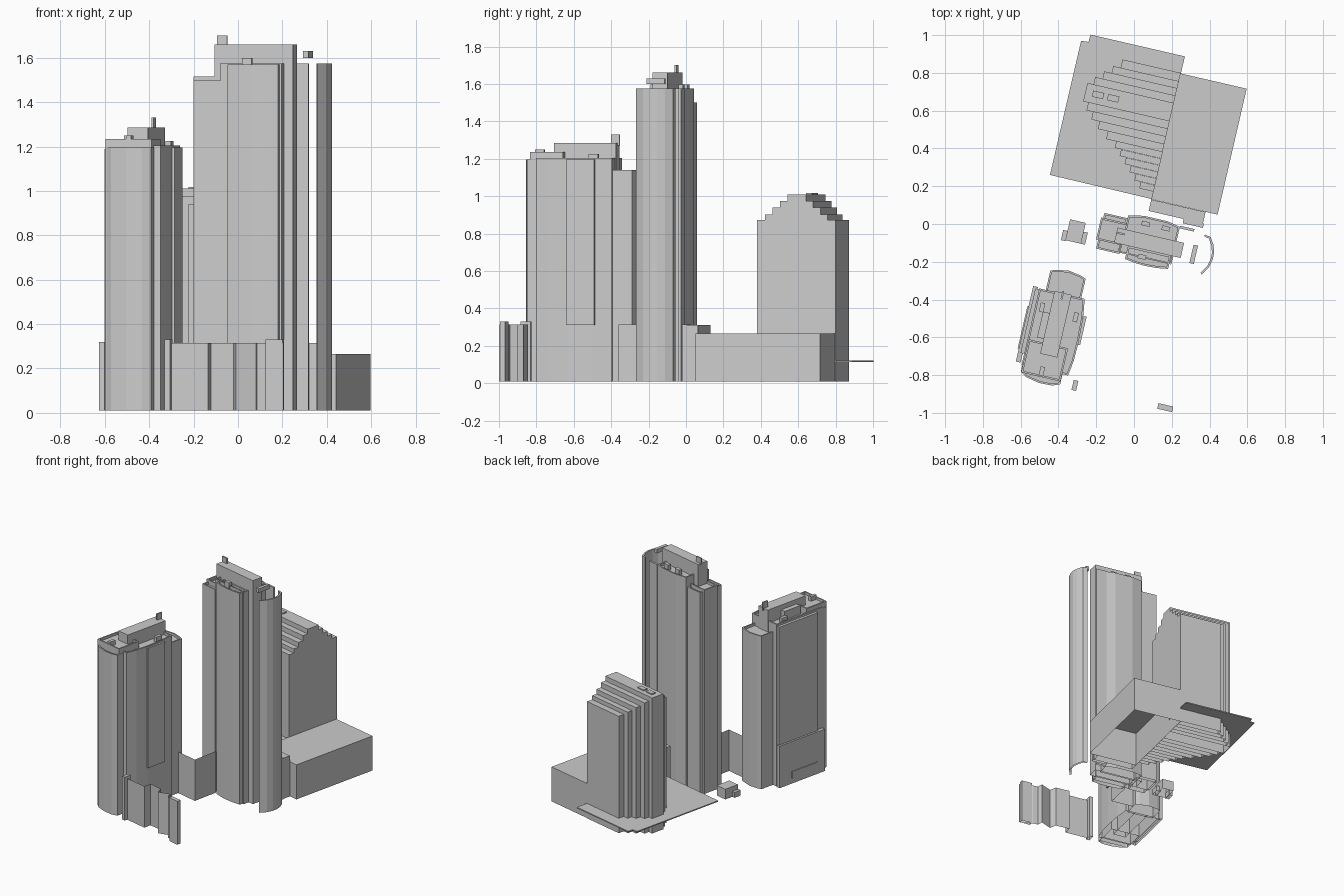
import bpy, bmesh, math

ANG = math.radians(13)
C, S = math.cos(ANG), math.sin(ANG)
BASE = 0.01


def world(p):
    """Street-grid coordinates (a along the block, b into it) to world x, y."""
    return (p[0] * C + p[1] * S, -p[0] * S + p[1] * C)


def finish(name, bm):
    mesh = bpy.data.meshes.new(name)
    bm.to_mesh(mesh)
    bm.free()
    obj = bpy.data.objects.new(name, mesh)
    bpy.context.collection.objects.link(obj)
    return obj


def prism(name, pts, z0, z1, rim=0.0, bottom=False):
    """Walls and roof over a counter-clockwise outline, optional parapet."""
    bm = bmesh.new()
    pts = [world(p) for p in pts]
    lo = [bm.verts.new((x, y, z0)) for x, y in pts]
    hi = [bm.verts.new((x, y, z1)) for x, y in pts]
    n = len(pts)
    for i in range(n):
        j = (i + 1) % n
        bm.faces.new((lo[i], lo[j], hi[j], hi[i]))
    top = bm.faces.new(hi)
    if bottom:
        bm.faces.new(lo[::-1])
    bm.normal_update()
    if rim:
        bmesh.ops.inset_region(bm, faces=[top], thickness=rim, use_even_offset=True)
        r = bmesh.ops.extrude_face_region(bm, geom=[top])
        for v in [g for g in r["geom"] if isinstance(g, bmesh.types.BMVert)]:
            v.co.z -= 0.018
        if top.is_valid:
            bm.faces.remove(top)
    return finish(name, bm)


def box(name, a0, a1, b0, b1, z1, z0=BASE, rim=0.0, bottom=False):
    return prism(name, [(a0, b0), (a1, b0), (a1, b1), (a0, b1)], z0, z1, rim, bottom)


def sheet(name, pts, z0, z1):
    """Thin free-standing wall along a path given in world x, y."""
    bm = bmesh.new()
    rows = [(bm.verts.new((x, y, z0)), bm.verts.new((x, y, z1))) for x, y in pts]
    for p, q in zip(rows, rows[1:]):
        bm.faces.new((p[0], q[0], q[1], p[1]))
    return finish(name, bm)


# Plaza deck and low hall
prism("plaza_deck", [(-0.492, 0.153), (0.06, 0.15), (0.063, 0.925), (-0.449, 0.925),
                     (-0.452, 0.885), (-0.491, 0.882)], 0.112, 0.12, bottom=True)
box("low_hall", 0.06, 0.42, 0.148, 0.832, 0.265)

# Arched slab building made of stepped strips
tops = [0.873, 0.903, 0.938, 0.975, 1.01, 0.975, 0.938, 0.903, 0.873]
edges = [0.405, 0.447, 0.488, 0.53, 0.572, 0.672, 0.712, 0.752, 0.79, 0.835]
lefts = [-0.245, -0.3, -0.345, -0.38, -0.408, -0.375, -0.335, -0.295, -0.255]
for i in range(9):
    box("stepped_strip", lefts[i], 0.061, edges[i], edges[i + 1], tops[i])
for i in range(6):
    box("stair_podium", -0.19 + i * 0.035, 0.06, 0.37 - i * 0.036, 0.405 - i * 0.036, 0.25)
for a in (-0.339, -0.257):
    box("slab_roof_unit", a - 0.03, a + 0.03, 0.607, 0.64, 1.018, 1.0)

# Rear annex behind the tall tower
box("rear_annex", 0.06, 0.355, 0.085, 0.147, 0.31)
box("rear_annex_step", 0.25, 0.36, 0.062, 0.086, 0.315)

# Tall tower
box("tall_left_wing", -0.177, -0.02, -0.125, -0.005, 1.515, rim=0.01)
box("tall_left_block", -0.166, -0.04, -0.172, 0.022, 1.50, rim=0.01)
prism("tall_front_bay", [(-0.005, -0.191), (0.05, -0.2), (0.106, -0.203), (0.17, -0.2),
                         (0.229, -0.191), (0.229, -0.12), (-0.005, -0.12)], BASE, 1.57, 0.01)
box("tall_front_shoulder", -0.045, 0.24, -0.165, -0.11, 1.575, rim=0.008)
prism("tall_rear_bay", [(-0.04, -0.05), (0.24, -0.05), (0.24, 0.04), (0.17, 0.054),
                        (0.04, 0.054), (-0.04, 0.036)], BASE, 1.575, 0.01)
box("tall_spine", -0.08, 0.281, -0.12, -0.038, 1.66)
box("tall_end_wall", 0.24, 0.318, 0.032, 0.046, 1.575)
box("tall_mast", -0.082, -0.035, -0.07, -0.06, 1.70, 1.65)
box("tall_end_cap", 0.332, 0.356, -0.135, -0.036, 1.63, 1.60, bottom=True)
for a, b in ((0.06, 0.015), (0.17, 0.015), (0.08, -0.16)):
    box("tall_roof_unit", a - 0.022, a + 0.022, b - 0.012, b + 0.012, 1.598, 1.55)

# Curved screen beside the tall tower
outer = [(0.41, -0.18), (0.438, -0.135), (0.448, -0.09), (0.448, -0.055), (0.436, -0.015),
         (0.412, 0.024), (0.378, 0.03)]
inner = [(0.378, 0.02), (0.404, 0.014), (0.425, -0.02), (0.437, -0.058), (0.437, -0.09),
         (0.427, -0.132), (0.402, -0.172)]
prism("curved_screen", outer + inner, BASE, 1.575)

# Shorter tower
prism("short_front_bay", [(-0.408, -0.895), (-0.375, -0.918), (-0.3, -0.933), (-0.23, -0.931),
                          (-0.19, -0.915), (-0.19, -0.85), (-0.408, -0.85)], BASE, 1.195, 0.01)
box("short_front_block", -0.406, -0.192, -0.9, -0.72, 1.235, rim=0.01)
prism("short_main_block", [(-0.412, -0.86), (-0.16, -0.86), (-0.148, -0.78), (-0.145, -0.68),
                           (-0.15, -0.55), (-0.165, -0.445), (-0.412, -0.445)], BASE, 1.205, 0.01)
box("short_side_panel", -0.15, -0.134, -0.69, -0.535, 1.195, 0.31, bottom=True)
prism("short_rear_block", [(-0.376, -0.46), (-0.184, -0.46), (-0.184, -0.34), (-0.21, -0.33),
                           (-0.28, -0.318), (-0.35, -0.33), (-0.376, -0.34)], BASE, 1.14, 0.01)
box("short_left_fin", -0.432, -0.408, -0.8, -0.45, 1.19)
box("short_left_podium", -0.446, -0.42, -0.85, -0.44, 0.32)
box("short_left_canopy", -0.452, -0.44, -0.78, -0.55, 0.1, 0.05, bottom=True)
box("short_crown", -0.33, -0.237, -0.78, -0.44, 1.285)
box("short_mast", -0.29, -0.28, -0.475, -0.43, 1.33, 1.27)
box("short_crown_step", -0.365, -0.33, -0.7, -0.56, 1.25, 1.18)
for a, b, z in ((-0.19, -0.55, 1.225), (-0.375, -0.54, 1.22), (-0.3, -0.87, 1.25)):
    box("short_roof_unit", a - 0.012, a + 0.012, b - 0.025, b + 0.025, z, 1.17)

# Link wall between the towers, and the front street wall
sheet("link_wall", [(-0.06, -0.17), (-0.1, -0.36), (-0.262, -0.322)], BASE, 0.315)
sheet("street_wall", [(-0.3, -0.863), (-0.135, -0.9), (-0.122, -0.845), (-0.02, -0.87),
                      (-0.01, -0.92), (0.08, -0.9), (0.085, -0.94), (0.12, -0.95),
                      (0.205, -0.998)], BASE, 0.315)
box("wall_left_pier", -0.125, -0.1, -0.93, -0.876, 0.33)
box("wall_right_pier", 0.34, 0.42, -0.925, -0.895, 0.33)

# Small kiosk
box("kiosk", -0.335, -0.25, -0.165, -0.052, 0.085)
box("kiosk_side", -0.358, -0.33, -0.17, -0.115, 0.05)
box("kiosk_end", -0.26, -0.228, -0.165, -0.1, 0.05)
